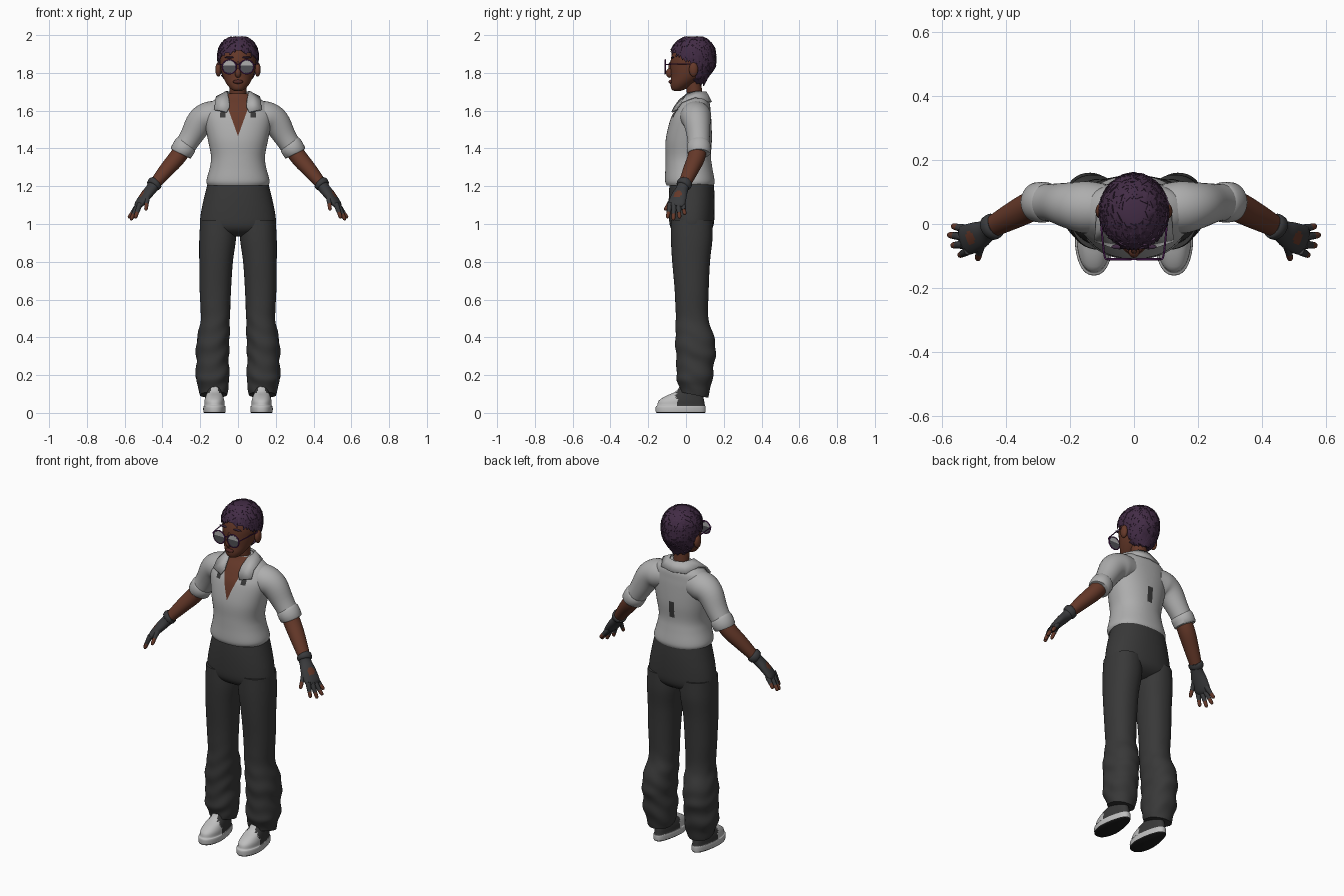
import bpy, bmesh, math, random
from mathutils import Vector, Matrix

if "Cube" in bpy.data.objects:
    bpy.data.objects.remove(bpy.data.objects["Cube"])

random.seed(4)
X, Y, Z = Vector((1, 0, 0)), Vector((0, 1, 0)), Vector((0, 0, 1))


def material(name, r, g, b):
    m = bpy.data.materials.new(name)
    m.diffuse_color = (r, g, b, 1)
    m.use_nodes = True
    m.node_tree.nodes["Principled BSDF"].inputs["Base Color"].default_value = m.diffuse_color
    return m


SHIRT = material("shirt grey", 0.42, 0.42, 0.42)
SKIN = material("brown skin", 0.13, 0.04, 0.022)
CLOTH = material("charcoal cloth", 0.04, 0.04, 0.04)
GLOVE = material("glove black", 0.042, 0.043, 0.046)
HAIR = material("plum hair", 0.055, 0.025, 0.06)
FRAME = material("purple frame", 0.09, 0.015, 0.11)
LENS = material("dark lens", 0.08, 0.08, 0.09)
WHITE = material("shoe white", 0.52, 0.52, 0.52)
SOLE = material("sole black", 0.012, 0.012, 0.012)
LIP = material("dark lip", 0.085, 0.022, 0.018)


def spline(pts, sub):
    out = []
    for i in range(len(pts) - 1):
        a, b, c, d = pts[max(i - 1, 0)], pts[i], pts[i + 1], pts[min(i + 2, len(pts) - 1)]
        for k in range(sub):
            t = k / sub
            out.append([0.5 * (2 * q + (r - p) * t + (2 * p - 5 * q + 4 * r - s) * t * t
                               + (3 * q - p - 3 * r + s) * t ** 3) for p, q, r, s in zip(a, b, c, d)])
    return out + [list(pts[-1])]


def loft(pts, n=32, sub=4, power=2.0, ref=None):
    """Skin rings (x, y, z, ru, rv); rings lie flat unless ref gives a side axis."""
    bm = bmesh.new()
    st = spline(pts, sub)
    rings = []
    for i, s in enumerate(st):
        c, u, v = Vector(s[:3]), X, Y
        if ref:
            t = (Vector(st[min(i + 1, len(st) - 1)][:3]) - Vector(st[max(i - 1, 0)][:3])).normalized()
            u = t.cross(ref).normalized()
            v = u.cross(t)
        ring = []
        for k in range(n):
            a = 2 * math.pi * k / n
            ca, sa = math.cos(a), math.sin(a)
            ca = math.copysign(abs(ca) ** (2 / power), ca)
            sa = math.copysign(abs(sa) ** (2 / power), sa)
            ring.append(bm.verts.new(c + u * ca * max(s[3], .001) + v * sa * max(s[4], .001)))
        rings.append(ring)
    for r, q in zip(rings, rings[1:]):
        for k in range(n):
            bm.faces.new((r[k], r[(k + 1) % n], q[(k + 1) % n], q[k]))
    bm.faces.new(rings[0][::-1])
    bm.faces.new(rings[-1])
    bmesh.ops.recalc_face_normals(bm, faces=bm.faces)
    return bm


def finish(name, bm, mats, mirror=False, rule=None, angle=50):
    bm.normal_update()
    if rule:
        for f in bm.faces:
            f.material_index = rule(f.calc_center_median(), f.normal)
    me = bpy.data.meshes.new(name)
    bm.to_mesh(me)
    bm.free()
    ob = bpy.data.objects.new(name, me)
    bpy.context.collection.objects.link(ob)
    for m in mats:
        me.materials.append(m)
    bpy.ops.object.select_all(action='DESELECT')
    ob.select_set(True)
    bpy.context.view_layer.objects.active = ob
    bpy.ops.object.shade_smooth_by_angle(angle=math.radians(angle))
    if mirror:
        ob.modifiers.new("mirror", 'MIRROR').use_clip = True
    return ob


def blob(name, loc, size, mat, mirror=False):
    bm = bmesh.new()
    bmesh.ops.create_uvsphere(bm, u_segments=20, v_segments=12, radius=1,
                              matrix=Matrix.Translation(loc) @ Matrix.Diagonal((*size, 1)))
    return finish(name, bm, [mat], mirror)


def cut(bm, co, no):
    bmesh.ops.bisect_plane(bm, geom=bm.verts[:] + bm.edges[:] + bm.faces[:], plane_co=co, plane_no=no)


# Shirt body with an open V neck and dark strap patches
bm = loft([(0, .022, 1.205, .16, .125), (0, .02, 1.23, .167, .131), (0, .015, 1.30, .149, .124),
           (0, .012, 1.36, .143, .12), (0, .015, 1.45, .16, .122), (0, .025, 1.55, .178, .109),
           (0, .035, 1.60, .173, .095), (0, .045, 1.64, .15, .08), (0, .05, 1.67, .10, .06),
           (0, .05, 1.69, .058, .048)], n=72, sub=5, power=2.2)
K, V0 = 0.36, 1.465
for s in (-1, 1):
    cut(bm, (0, 0, V0), (1, 0, s * K))


def shirt_rule(c, n):
    if c.y < .04 and abs(c.x) < K * (c.z - V0):
        return 1
    if c.y > .08 and abs(c.x) < .018 and 1.38 < c.z < 1.47:
        return 2
    return 2 if c.y < 0 and .07 < abs(c.x) < .098 and 1.56 < c.z < 1.61 else 0


finish("shirt_body", bm, [SHIRT, SKIN, CLOTH], rule=shirt_rule)

# Collar strip from the back of the neck round to the front points
inner = [(0, .105, 1.70), (.045, .09, 1.70), (.062, .05, 1.70), (.055, .01, 1.692), (.047, -.035, 1.655), (.045, -.06, 1.62)]
outer = [(0, .134, 1.645), (.08, .115, 1.648), (.115, .05, 1.672), (.12, -.022, 1.645), (.125, -.052, 1.605), (.06, -.074, 1.592)]
bm = bmesh.new()
iv, ov = [[bm.verts.new(p) for p in row] for row in (inner, outer)]
for k in range(5):
    bm.faces.new((iv[k], ov[k], ov[k + 1], iv[k + 1]))
collar = finish("collar", bm, [SHIRT], mirror=True)
solid = collar.modifiers.new("thickness", 'SOLIDIFY')
solid.thickness, solid.offset = .008, 0

# Sleeves and rolled cuffs
finish("sleeve", loft([(.09, .05, 1.575, .075, .075), (.15, .052, 1.568, .082, .08), (.20, .058, 1.54, .072, .074),
                       (.25, .066, 1.46, .06, .06), (.298, .068, 1.385, .056, .054)], ref=Z), [SHIRT], True)
finish("sleeve_cuff", loft([(.273, .068, 1.425, .054, .054), (.278, .068, 1.418, .063, .061),
                            (.302, .068, 1.378, .062, .06), (.305, .068, 1.372, .052, .05)], ref=Z, sub=2), [SHIRT], True)

# Forearms and fingerless gloves with an opening on the back of the hand
finish("forearm", loft([(.27, .068, 1.43, .045, .045), (.32, .055, 1.355, .047, .045), (.38, .025, 1.285, .042, .039),
                        (.455, -.015, 1.195, .031, .027)], ref=Z), [SKIN], True)
hole = Vector((.512, -.045, 1.158))
finish("glove_palm", loft([(.438, -.006, 1.217, .037, .035), (.458, -.02, 1.187, .034, .029), (.487, -.036, 1.152, .044, .026),
                           (.522, -.05, 1.107, .047, .02), (.534, -.054, 1.09, .04, .012)], ref=Z, sub=6), [GLOVE, SKIN], True,
       lambda c, n: int((c - hole).length < .023 and n.z > 0.1))
finish("glove_band", loft([(.434, -.004, 1.222, .034, .032), (.438, -.006, 1.218, .041, .039),
                           (.449, -.013, 1.203, .04, .037), (.453, -.016, 1.198, .033, .03)], ref=Z, sub=2), [GLOVE], True)
fingers = {"little_finger": ((.522, -.017, 1.11), (.568, -.006, 1.05)),
           "ring_finger": ((.53, -.04, 1.10), (.58, -.034, 1.03)),
           "middle_finger": ((.53, -.063, 1.10), (.568, -.067, 1.02)),
           "index_finger": ((.518, -.083, 1.11), (.545, -.098, 1.03)),
           "thumb": ((.478, -.06, 1.155), (.488, -.112, 1.072))}
for name, (a, b) in fingers.items():
    a, b = Vector(a), Vector(b)
    for part, t0, t1, r, mat in (("glove", 0, .6, .0135, GLOVE), ("tip", .5, 1, .0105, SKIN)):
        pts = [(*a.lerp(b, t0 + (t1 - t0) * t), r * k, r * k) for t, k in ((0, 1), (.5, 1), (.85, .85), (1, .35 if mat == SKIN else .85))]
        finish(name + "_" + part, loft(pts, n=12, sub=3, ref=Z), [mat], True)

# Trousers: seat and two creased wide legs
finish("trouser_seat", loft([(0, .03, 1.225, .158, .116), (0, .03, 1.15, .177, .121), (0, .03, 1.06, .196, .121),
                             (0, .03, .99, .2, .115), (0, .03, .955, .17, .09), (0, .03, .935, .09, .05)],
                            n=48, power=2.2), [CLOTH])
bm = loft([(.105, .03, 1.02, .094, .11), (.108, .03, .92, .097, .11), (.116, .027, .8, .089, .1),
           (.12, .03, .65, .083, .09), (.12, .032, .5, .077, .086), (.128, .044, .42, .084, .1),
           (.135, .052, .33, .088, .107), (.134, .05, .27, .085, .1), (.135, .045, .19, .09, .096),
           (.131, .045, .14, .08, .085), (.129, .043, .095, .072, .072)], n=40, sub=6, power=2.2)
for v in bm.verts:
    w = max(0, min(1, (.6 - v.co.z) / .25))
    a = math.atan2(v.co.y - .045, v.co.x - .13)
    f = 1 + .03 * w * math.sin(v.co.z * 62 + 2 * a + math.sin(3 * a))
    v.co.x, v.co.y = .13 + (v.co.x - .13) * f, .045 + (v.co.y - .045) * f
    v.co.z -= max(0, .2 - v.co.z) * 2 * (v.co.y - .045)
finish("trouser_leg", bm, [CLOTH], True)

# Shoes: thick pale sole, pale toe and tongue, dark sides, black tread
bm = loft([(0, -.028, 0, .056, .128), (0, -.028, .006, .06, .132), (0, -.028, .034, .06, .132), (0, -.026, .04, .055, .126),
           (0, -.024, .065, .054, .12), (0, -.008, .09, .049, .098), (0, .018, .115, .044, .07), (0, .032, .16, .042, .055)],
          n=48, sub=3, power=2.3)
for v in bm.verts:
    v.co.z = max(v.co.z, 0)
    v.co.x = .125 + v.co.x * (1 - .22 * max(0, min(1, (v.co.y + .06) / .12)))


def shoe_rule(c, n):
    if c.z < .005:
        return 2
    return int(c.z > .038 and c.y > -.05 and (abs(n.x) > .45 or c.y > .03))


finish("shoe", bm, [WHITE, CLOTH, SOLE], True, shoe_rule)

# Neck, head, nose, lips and ears
finish("neck", loft([(0, .05, 1.60, .05, .045), (0, .046, 1.68, .044, .04), (0, .035, 1.78, .045, .045)]), [SKIN])
finish("head", loft([(0, -.045, 1.703, .012, .012), (0, -.042, 1.712, .034, .033), (0, -.02, 1.74, .059, .062),
                     (0, .01, 1.78, .08, .089), (0, .03, 1.83, .093, .112), (0, .036, 1.88, .096, .115),
                     (0, .037, 1.93, .084, .098), (0, .037, 1.965, .05, .06)], n=40), [SKIN])
blob("nose", (0, -.086, 1.80), (.017, .02, .026), SKIN)
blob("nose_bridge", (0, -.081, 1.83), (.01, .012, .03), SKIN)
blob("lips", (0, -.08, 1.753), (.026, .012, .011), LIP)
blob("ear", (.104, .04, 1.818), (.016, .024, .038), SKIN, True)
blob("eyebrow", (.045, -.071, 1.882), (.026, .008, .005), HAIR, True)

# Hair cap trimmed to a hairline, covered with short overlapping tufts
bm = loft([(0, .06, 1.745, .045, .038), (0, .055, 1.78, .08, .062), (0, .04, 1.83, .099, .112), (0, .038, 1.88, .107, .119),
           (0, .038, 1.93, .1, .112), (0, .04, 1.968, .075, .082), (0, .04, 1.988, .042, .046), (0, .04, 1.993, .01, .01)], n=44, sub=4)


def bald(c):
    return c.y < .055 and c.z < 1.84 + (.055 - c.y) * .55


bmesh.ops.delete(bm, geom=[f for f in bm.faces if bald(f.calc_center_median())], context='FACES')
bm.normal_update()
spots = [(f.calc_center_median(), f.normal.copy()) for f in bm.faces]
for c, n in random.sample(spots, min(330, len(spots))):
    if c.z > 1.985:
        continue
    down = -Z + Vector((random.uniform(-.5, .5), random.uniform(-.5, .3), 0))
    d = (down - n * down.dot(n)).normalized()
    d = (d + n * .18).normalized()
    s = d.cross(n).normalized()
    m = Matrix((s, s.cross(d) * .45, d)).transposed().to_4x4()
    bmesh.ops.create_cone(bm, cap_ends=True, segments=6, radius1=.017, radius2=.002, depth=.036,
                          matrix=Matrix.Translation(c) @ m)
finish("hair", bm, [HAIR], angle=35)

# Round glasses: rims, two-tone lenses, bridge and temple arms
gx, gy, gz, gr = .046, -.11, 1.832, .037
rim = [(gx + gr * math.cos(a), gy, gz + gr * math.sin(a), .0035, .0035) for a in [2 * math.pi * k / 32 for k in range(33)]]
finish("glasses_rim", loft(rim, n=8, sub=1, ref=Y), [FRAME], True)
bm = bmesh.new()
bmesh.ops.create_cone(bm, cap_ends=True, segments=32, radius1=gr, radius2=gr, depth=.003,
                      matrix=Matrix.Translation((gx, gy, gz)) @ Matrix.Rotation(math.pi / 2, 4, 'X'))
cut(bm, (0, 0, 1.838), Z)
finish("glasses_lens", bm, [LENS, SHIRT], True, lambda c, n: int(c.z > 1.838))
finish("glasses_bridge", loft([(-.012, gy, 1.842, .003, .003), (0, gy, 1.847, .003, .003), (.012, gy, 1.842, .003, .003)],
                              n=8, ref=Y), [FRAME])
finish("glasses_arm", loft([(.082, gy, 1.842, .003, .003), (.092, gy + .01, 1.845, .003, .003), (.101, -.02, 1.848, .003, .003),
                            (.108, .05, 1.846, .003, .003)], n=8, ref=Z), [FRAME], True)
